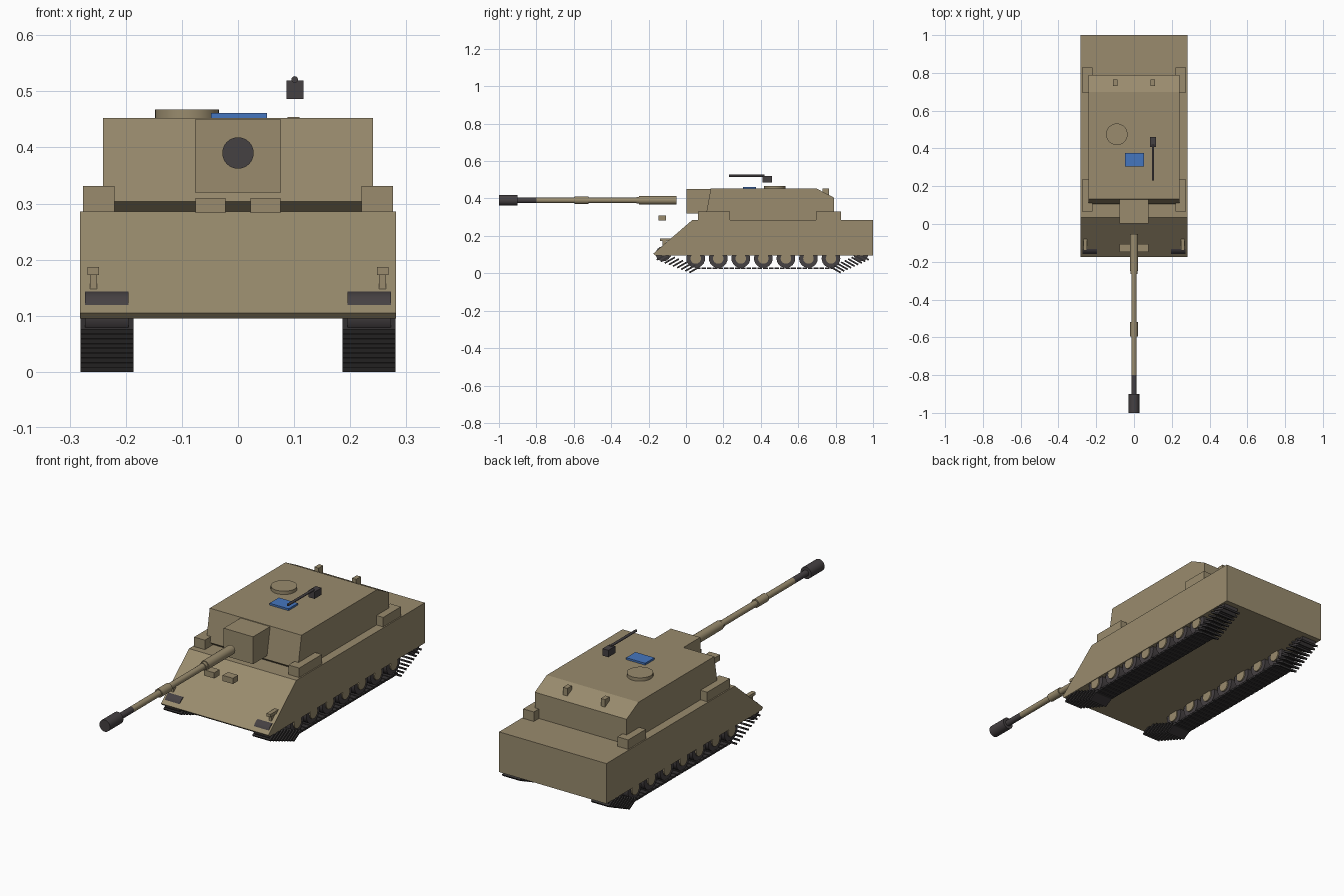
import bpy, bmesh, math
from mathutils import Matrix, Vector

old = bpy.data.objects.get("Cube")
if old:
    bpy.data.objects.remove(old, do_unlink=True)


def material(name, rgb):
    m = bpy.data.materials.new(name)
    m.use_nodes = True
    m.diffuse_color = (*rgb, 1)
    m.node_tree.nodes["Principled BSDF"].inputs["Base Color"].default_value = (*rgb, 1)
    return m


TAN = material("desert tan", (0.32, 0.26, 0.155))
DARK = material("dark gunmetal", (0.06, 0.052, 0.055))
BLACK = material("track black", (0.035, 0.032, 0.033))
BLUE = material("sight blue", (0.06, 0.18, 0.52))


def finish(name, bm, mat, smooth=False):
    bmesh.ops.recalc_face_normals(bm, faces=bm.faces)
    me = bpy.data.meshes.new(name)
    bm.to_mesh(me)
    bm.free()
    me.materials.append(mat)
    ob = bpy.data.objects.new(name, me)
    bpy.context.collection.objects.link(ob)
    if smooth:
        bpy.ops.object.select_all(action='DESELECT')
        ob.select_set(True)
        bpy.context.view_layer.objects.active = ob
        bpy.ops.object.shade_smooth_by_angle(angle=math.radians(35))
    return ob


def add_box(bm, centre, size, tilt=0):
    mat = (Matrix.Translation(centre) @ Matrix.Rotation(tilt, 4, 'X')
           @ Matrix.Diagonal((*size, 1)))
    bmesh.ops.create_cube(bm, size=1, matrix=mat)


def box(name, x, y, z, mat):
    bm = bmesh.new()
    lo, hi = Vector((x[0], y[0], z[0])), Vector((x[1], y[1], z[1]))
    add_box(bm, (lo + hi) / 2, hi - lo)
    return finish(name, bm, mat)


def mirrored_box(name, x, y, z, mat):
    box("left_" + name, x, y, z, mat)
    box("right_" + name, (-x[1], -x[0]), y, z, mat)


def add_cylinder(bm, start, end, radius, sides=24):
    a, b = Vector(start), Vector(end)
    rot = (b - a).to_track_quat('Z', 'Y').to_matrix().to_4x4()
    bmesh.ops.create_cone(bm, cap_ends=True, segments=sides, radius1=radius, radius2=radius,
                          depth=(b - a).length, matrix=Matrix.Translation((a + b) / 2) @ rot)


def cylinder(name, start, end, radius, mat, sides=24):
    bm = bmesh.new()
    add_cylinder(bm, start, end, radius, sides)
    return finish(name, bm, mat, True)


def extruded(name, profile, half_width, mat):
    # side profile of (y, z) points swept across x
    bm = bmesh.new()
    face = bm.faces.new([bm.verts.new((-half_width, y, z)) for y, z in profile])
    new = bmesh.ops.extrude_face_region(bm, geom=[face])["geom"]
    verts = [v for v in new if isinstance(v, bmesh.types.BMVert)]
    bmesh.ops.translate(bm, verts=verts, vec=(2 * half_width, 0, 0))
    return finish(name, bm, mat)


# Hull and turret
extruded("hull", [(-0.175, 0.105), (-0.165, 0.095), (1, 0.095), (1, 0.286), (0.035, 0.286)], 0.282, TAN)
extruded("turret", [(0.13, 0.284), (0.105, 0.304), (0.132, 0.452), (0.7, 0.452),
                    (0.79, 0.405), (0.79, 0.284)], 0.241, TAN)
box("mantlet", (-0.077, 0.077), (0.003, 0.13), (0.32, 0.45), TAN)

# Gun, built from coaxial sections
for name, y0, y1, radius, mat in (
        ("gun_sleeve", -0.25, -0.052, 0.022, TAN),
        ("gun_sleeve_collar", -0.265, -0.23, 0.018, TAN),
        ("gun_tube", -0.8, -0.06, 0.0145, TAN),
        ("bore_evacuator", -0.595, -0.52, 0.02, TAN),
        ("gun_tip", -0.91, -0.8, 0.0145, DARK),
        ("muzzle_brake", -1, -0.9, 0.028, DARK)):
    cylinder(name, (0, y0, 0.39), (0, y1, 0.39), radius, mat)

# Turret roof fittings
cylinder("hatch", (-0.091, 0.475, 0.45), (-0.091, 0.475, 0.468), 0.057, TAN, 32)
box("roof_sight", (-0.048, 0.052), (0.305, 0.375), (0.45, 0.461), BLUE)
box("machine_gun_body", (0.086, 0.117), (0.408, 0.46), (0.486, 0.519), DARK)
cylinder("machine_gun_barrel", (0.101, 0.23, 0.521), (0.101, 0.42, 0.521), 0.006, DARK, 12)

# Paired boxes
mirrored_box("antenna_mount", (0.088, 0.11), (0.73, 0.765), (0.415, 0.454), TAN)
mirrored_box("front_stowage", (0.22, 0.276), (0.065, 0.235), (0.285, 0.331), TAN)
mirrored_box("rear_stowage", (0.22, 0.276), (0.695, 0.828), (0.285, 0.331), TAN)
mirrored_box("driver_periscope", (0.022, 0.076), (-0.147, -0.107), (0.283, 0.31), TAN)
mirrored_box("headlight_post", (0.251, 0.264), (-0.125, -0.105), (0.13, 0.176), TAN)
mirrored_box("headlight", (0.248, 0.268), (-0.14, -0.08), (0.173, 0.187), TAN)

# Running gear
for side, label in ((1, "left"), (-1, "right")):
    for end, y in (("front_sprocket", -0.122), ("rear_sprocket", 0.935)):
        cylinder(f"{label}_{end}", (side * 0.195, y, 0.104), (side * 0.273, y, 0.104), 0.04, DARK)

    tyres, hubs = bmesh.new(), bmesh.new()
    for i in range(7):
        y = 0.052 + i * 0.1205
        add_cylinder(tyres, (side * 0.195, y, 0.079), (side * 0.273, y, 0.079), 0.05)
        add_cylinder(hubs, (side * 0.189, y, 0.079), (side * 0.279, y, 0.079), 0.028)
    finish(f"{label}_road_wheels", tyres, DARK, True)
    finish(f"{label}_wheel_hubs", hubs, TAN, True)

    # flat links along the ground run, splayed links up each ramp
    track = bmesh.new()
    x = side * 0.2335
    for i in range(25):
        add_box(track, (x, 0.065 + i * 0.03, 0.027), (0.095, 0.025, 0.009))
    for i in range(9):
        t = i / 8
        z = 0.019 + 0.068 * t
        add_box(track, (x, 0.045 - 0.175 * t, z), (0.095, 0.062, 0.009), 0.52)
        add_box(track, (x, 0.8 + 0.15 * t, z), (0.095, 0.062, 0.009), -0.52)
    finish(f"{label}_track", track, BLACK)
